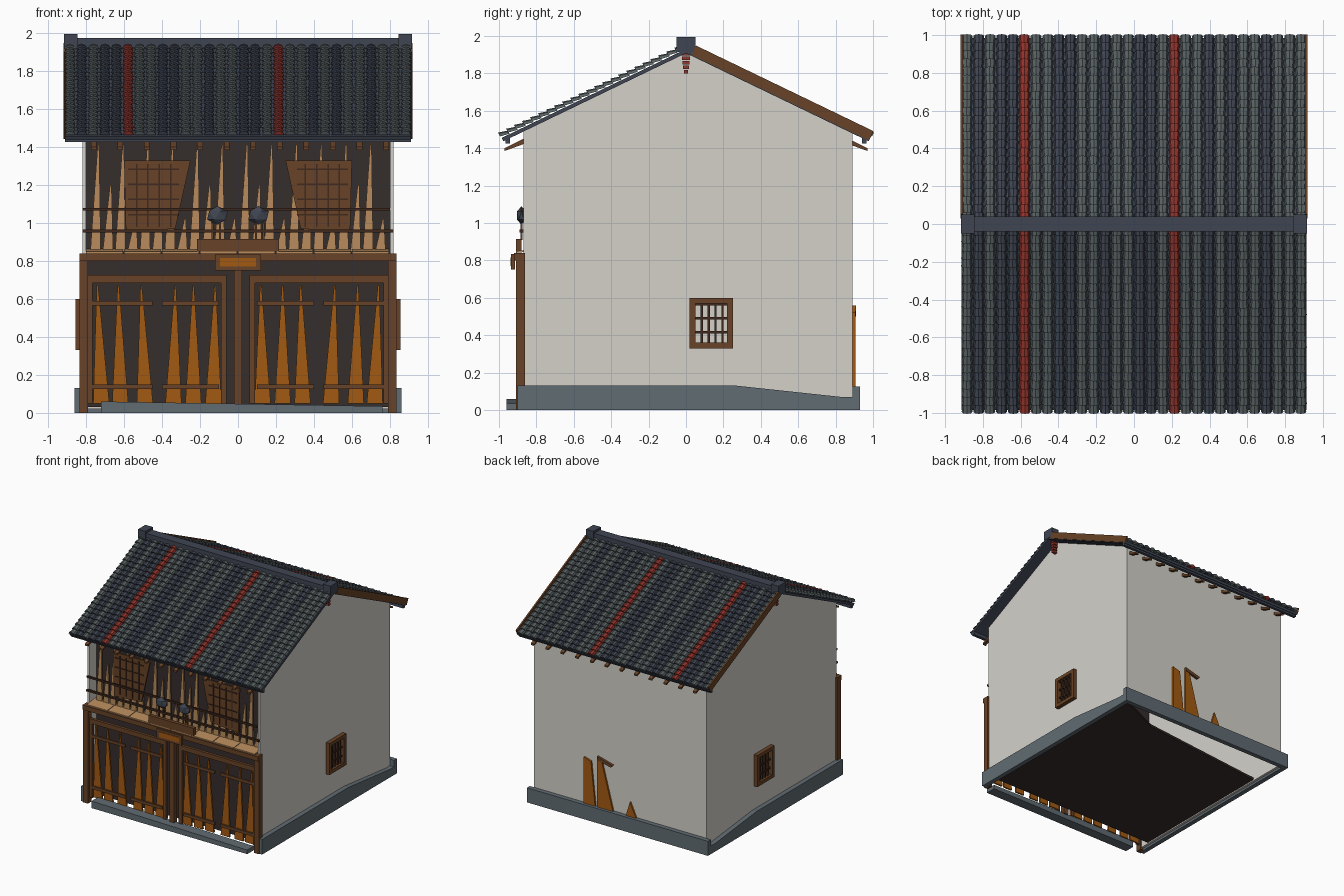
import bpy, bmesh, math, random
from mathutils import Vector

if "Cube" in bpy.data.objects:
    bpy.data.objects.remove(bpy.data.objects["Cube"], do_unlink=True)
rng = random.Random(4)


def material(name, r, g, b):
    m = bpy.data.materials.new(name)
    m.use_nodes = True
    m.diffuse_color = (r, g, b, 1)
    m.node_tree.nodes["Principled BSDF"].inputs["Base Color"].default_value = (r, g, b, 1)
    return m


PLASTER = material("plaster", .66, .64, .59)
GREY = material("grey tile", .10, .12, .125)
BLUE = material("blue slate tile", .05, .06, .085)
RED = material("red tile", .30, .035, .025)
TIMBER = material("brown timber", .14, .055, .02)
DARK = material("dark timber", .05, .022, .012)
ORANGE = material("orange timber", .36, .10, .006)
TAN = material("tan timber", .48, .26, .11)
INSIDE = material("dark interior", .035, .026, .025)
STONE = material("base stone", .12, .15, .17)


def finish(name, mat, bm):
    bmesh.ops.recalc_face_normals(bm, faces=bm.faces)
    me = bpy.data.meshes.new(name)
    bm.to_mesh(me)
    bm.free()
    me.materials.append(mat)
    ob = bpy.data.objects.new(name, me)
    bpy.context.collection.objects.link(ob)
    return ob


def add_prism(bm, pts, axis, a, b):
    """Extrude a 2D outline along an axis from a to b."""
    def place(p, d):
        return {"x": (d, p[0], p[1]), "y": (p[0], d, p[1]), "z": (p[0], p[1], d)}[axis]
    lo = [bm.verts.new(place(p, a)) for p in pts]
    hi = [bm.verts.new(place(p, b)) for p in pts]
    bm.faces.new(lo)
    bm.faces.new(hi)
    for i in range(len(pts)):
        j = (i + 1) % len(pts)
        bm.faces.new((lo[i], lo[j], hi[j], hi[i]))


def prisms(name, mat, items):
    bm = bmesh.new()
    for item in items:
        add_prism(bm, *item)
    return finish(name, mat, bm)


def block(x0, x1, y0, y1, z0, z1):
    return ([(x0, z0), (x1, z0), (x1, z1), (x0, z1)], "y", y0, y1)


def boxes(name, mat, *dims):
    return prisms(name, mat, [block(*d) for d in dims])


def spike(x, w, z0, z1, y, lean=0):
    tip = x + lean
    return ([(x - w / 2, z0), (x + w / 2, z0), (tip + .004, z1), (tip - .004, z1)],
            "y", y, y + .015)


# Plaster shell with gable ends
gable = [(-.87, .02), (.89, .02), (.89, 1.49), (0, 1.915), (-.87, 1.49)]
for side, label in ((1, "left"), (-1, "right")):
    prisms(label + "_wall", PLASTER, [(gable, "x", side * .80, side * .82)])
boxes("back_wall", PLASTER, (-.80, .80, .87, .89, .02, 1.49))

# Dark interior
boxes("interior_front", INSIDE, (-.80, .80, -.78, -.765, .05, 1.5))
prisms("floor", INSIDE, [([(-.80, -.78), (.80, -.78), (.80, .87), (.40, .69), (-.80, .56)],
                          "z", .03, .05)])

# Stone base
skirt = [(-.90, 0), (.93, 0), (.93, .07), (.83, .07), (.27, .13), (-.90, .13)]
for side, label in ((1, "left"), (-1, "right")):
    prisms(label + "_base", STONE, [(skirt, "x", side * .82, side * .86)])
boxes("back_base", STONE, (-.86, .86, .89, .93, 0, .125))
prisms("front_step", STONE, [([(-.72, 0), (.76, 0), (.76, .035), (-.72, .06)],
                              "y", -.96, -.87)])

# Side windows with lattice
for s, label in ((1, "left"), (-1, "right")):
    a, b, c = s * .81, s * .855, s * .84
    boxes(label + "_window_frame", TIMBER,
          (a, b, .02, .05, .33, .60), (a, b, .22, .25, .33, .60),
          (a, b, .05, .22, .33, .36), (a, b, .05, .22, .57, .60))
    bars = [(a, c, .078 + .037 * i, .09 + .037 * i, .36, .57) for i in range(4)]
    bars += [(a, c, .05, .22, .41 + .075 * i, .422 + .075 * i) for i in range(3)]
    boxes(label + "_window_lattice", DARK, *bars)

# Roof slabs, tiles, eaves
RIDGE, EAVE = Vector((0, 1.93)), Vector((.985, 1.455))
LENGTH = (EAVE - RIDGE).length
DOWN = (EAVE - RIDGE).normalized()
OUT = Vector((-DOWN.y, DOWN.x))
COLUMNS, ROWS, PITCH = 30, 23, .061
PATTERN = "gbgbbrggbbggbggbbggrgbgbggbggg"
PATTERN = "".join("g" if c == "r" else c for c in PATTERN)
PATTERN = PATTERN[:5] + "r" + PATTERN[6:18] + "r" + PATTERN[19:]


def on_slope(side, x, s, n):
    p = RIDGE + DOWN * s + OUT * n
    return (x, side * p.x, p.y)


def add_tile(bm, side, x, s0, s1):
    rings = []
    for s, r, lift in ((s0, .023, .002), (s1, .029, .011)):
        angles = [math.pi * k / 4 for k in range(5)]
        rings.append([bm.verts.new(on_slope(side, x + r * math.cos(t), s,
                                            lift + .8 * r * math.sin(t))) for t in angles])
    up, low = rings
    for k in range(4):
        bm.faces.new((up[k], up[k + 1], low[k + 1], low[k]))
    bm.faces.new(low)


for side, label in ((-1, "front"), (1, "back")):
    slab = [on_slope(side, 0, s, n)[1:] for s, n in
            ((0, 0), (LENGTH, 0), (LENGTH, -.02), (0, -.02))]
    prisms(label + "_roof_slab", BLUE, [(slab, "x", -.912, .912)])
    for key, mat in (("g", GREY), ("b", BLUE), ("r", RED)):
        bm = bmesh.new()
        for i in range(COLUMNS):
            if PATTERN[i] != key:
                continue
            x = (i - (COLUMNS - 1) / 2) * PITCH
            step = LENGTH / ROWS
            for r in range(ROWS):
                jog = rng.uniform(-.002, .002)
                add_tile(bm, side, x + jog, r * step, (r + 1.12) * step)
        finish(label + "_tiles_" + mat.name.split()[0], mat, bm)
    boxes(label + "_eave_board", BLUE, (-.912, .912, side * .94, side * .965, 1.425, 1.465))
    rafter = [(side * .86, 1.455), (side * .97, 1.40), (side * .97, 1.385), (side * .86, 1.425)]
    prisms(label + "_rafters", TIMBER,
           [(rafter, "x", -.775 + .14 * i, -.745 + .14 * i) for i in range(12)])

# Verge boards on the rear slope
verge = [on_slope(1, 0, s, n)[1:] for s, n in
         ((.04, .04), (LENGTH, .04), (LENGTH, -.015), (.04, -.015))]
for s, label in ((1, "left"), (-1, "right")):
    prisms(label + "_verge_board", TIMBER, [(verge, "x", s * .905, s * .918)])

# Ridge with end caps and red gable pendants
boxes("ridge", BLUE, (-.85, .85, -.04, .04, 1.92, 1.975))
boxes("ridge_caps", BLUE, (-.915, -.845, -.05, .05, 1.915, 1.995),
      (.845, .915, -.05, .05, 1.915, 1.995))
for s, label in ((1, "left"), (-1, "right")):
    boxes(label + "_pendant", RED, *[(s * .83, s * .87, -.024 + .003 * i, .024 - .003 * i,
                                      1.895 - .024 * i, 1.913 - .024 * i) for i in range(5)])

# Ground floor frame
boxes("front_posts", TIMBER, (-.835, -.79, -.91, -.86, 0, .80),
      (.79, .835, -.91, -.86, 0, .80), (-.022, .022, -.90, -.86, .04, .80))
boxes("front_beam", TIMBER, (-.835, .835, -.92, -.86, .80, .84))
prisms("front_ledge", TAN, [([(-.91, .84), (-.77, .855), (-.77, .865), (-.91, .85)],
                             "x", -.80 + .2 * i, -.605 + .2 * i) for i in range(8)])
for s, label in ((1, "left"), (-1, "right")):
    boxes(label + "_door_frame", TIMBER,
          (s * .06, s * .79, -.89, -.865, .685, .725),
          (s * .06, s * .09, -.89, -.865, .05, .685),
          (s * .765, s * .79, -.89, -.865, .05, .685),
          (s * .10, s * .40, -.89, -.875, .565, .59), (s * .45, s * .765, -.89, -.875, .565, .59),
          (s * .10, s * .40, -.89, -.875, .125, .15), (s * .45, s * .765, -.89, -.875, .125, .15))
    prisms(label + "_door_slats", ORANGE,
           [spike(s * x, .085, .05, .67, -.875, s * lean) for x, lean in
            ((.13, -.01), (.235, 0), (.34, -.01), (.49, .02), (.62, .01), (.72, .02))])

# Upper floor slats and shutters
prisms("upper_slats", TAN, [spike(-.75 + .0652 * i, .055, .85, (1.41, 1.2, 1.41, 1.02)[i % 4],
                                  -.815, .015) for i in range(24)])
panel = [(.25, 1.33), (.60, 1.33), (.59, .95), (.33, .97)]
for s, label in ((1, "left"), (-1, "right")):
    prisms(label + "_shutter", TIMBER, [([(s * x, z) for x, z in panel], "y", -.84, -.825)])
    grid = [(s * (.35 + .06 * i), s * (.358 + .06 * i), -.846, -.84, .98, 1.31) for i in range(4)]
    grid += [(s * .31, s * .58, -.846, -.84, 1.04 + .08 * i, 1.048 + .08 * i) for i in range(4)]
    boxes(label + "_shutter_bars", DARK, *grid)

# Balcony rails, sign boards, hanging ornaments
boxes("balcony_rails", DARK, (-.82, .80, -.885, -.87, 1.065, 1.08),
      (-.82, .82, -.89, -.87, .95, .965))
boxes("sign_board", TIMBER, (-.215, .215, -.91, -.88, .85, .915))
boxes("lower_sign", TIMBER, (-.12, .12, -.935, -.915, .75, .835))
boxes("lower_sign_face", ORANGE, (-.095, .095, -.939, -.935, .77, .815))
for s, label in ((1, "left"), (-1, "right")):
    bm = bmesh.new()
    bmesh.ops.create_icosphere(bm, subdivisions=1, radius=.055)
    for v in bm.verts:
        v.co = Vector((v.co.x * 1.1 + s * .108, v.co.y * .5 - .88, v.co.z * .9 + 1.04))
    finish(label + "_ornament", BLUE, bm)
    boxes(label + "_ornament_stand", TIMBER, (s * .09, s * .10, -.885, -.875, .91, 1.0),
          (s * .13, s * .14, -.885, -.875, .91, 1.0))

# Rear door planks
prisms("rear_door_planks", ORANGE, [
    ([(.34, .12), (.23, .12), (.27, .50), (.34, .52)], "y", .89, .905),
    ([(.21, .12), (.06, .12), (.17, .53), (.21, .56)], "y", .89, .905),
    ([(-.06, .12), (-.16, .12), (-.10, .25)], "y", .89, .905)])
prisms("rear_door_rail", TIMBER, [([(.21, .56), (.06, .52), (.08, .50), (.21, .53)],
                                   "y", .89, .91)])
